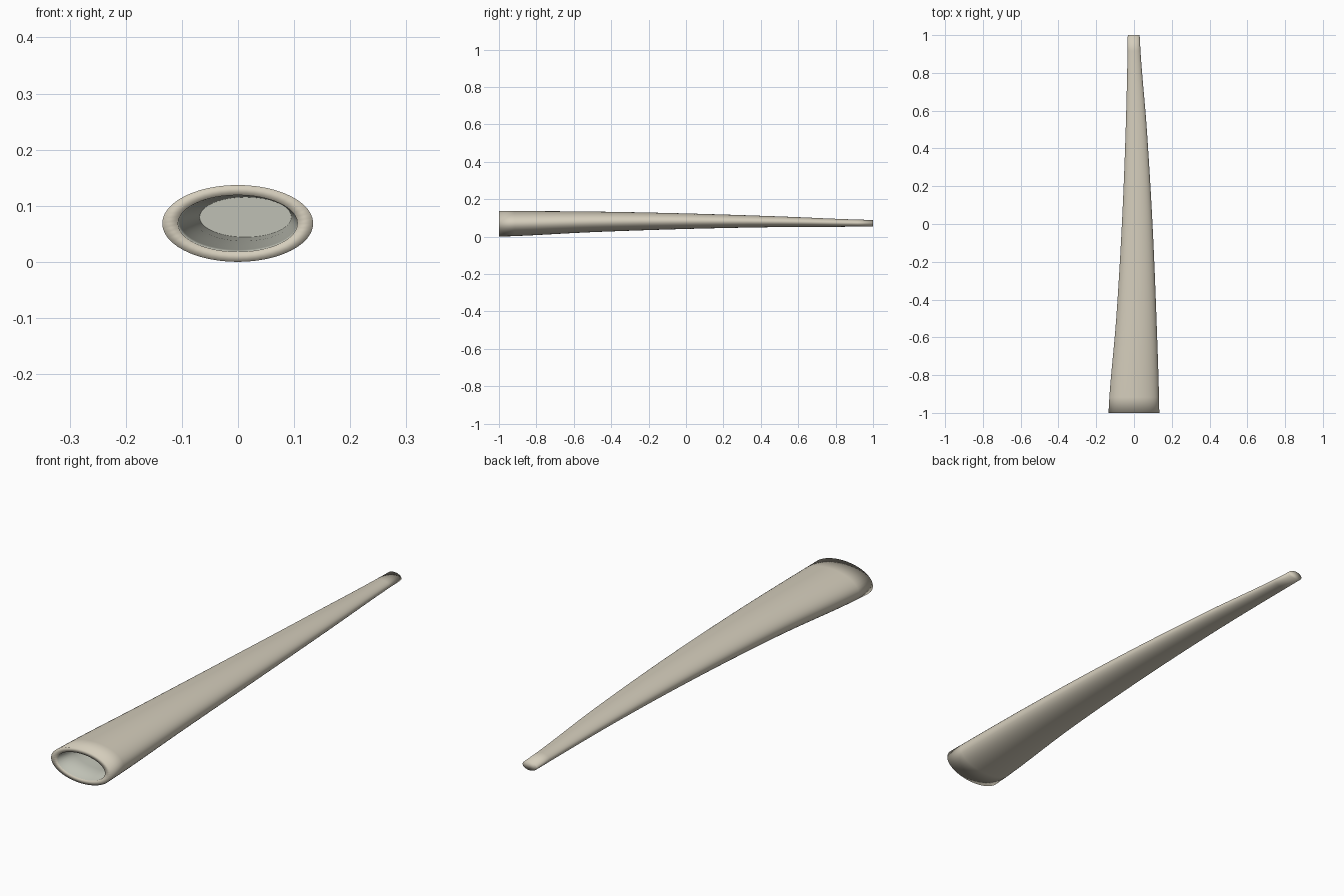
import bpy, bmesh, math

if "Cube" in bpy.data.objects:
    bpy.data.objects.remove(bpy.data.objects["Cube"])

SIDES = 48


def material(name, color):
    m = bpy.data.materials.new(name)
    m.diffuse_color = (*color, 1)
    m.use_nodes = True
    m.node_tree.nodes["Principled BSDF"].inputs["Base Color"].default_value = m.diffuse_color
    return m


def lerp(points, y):
    # Smooth interpolation through evenly spaced stations from y=-1 to y=1
    t = (y + 1) / 2 * (len(points) - 1)
    i = min(int(t), len(points) - 2)
    f = t - i
    p = [points[max(i - 1, 0)], points[i], points[i + 1], points[min(i + 2, len(points) - 1)]]
    return tuple(0.5 * (2 * b + (c - a) * f + (2*a - 5*b + 4*c - d) * f*f + (3*b - a - 3*c + d) * f**3)
                 for a, b, c, d in zip(*p))


# Left, right, bottom and top edges of the outer shell
STATIONS = [(-0.135, 0.134, 0.000, 0.137),
            (-0.094, 0.119, 0.024, 0.134),
            (-0.064, 0.098, 0.041, 0.124),
            (-0.044, 0.068, 0.051, 0.108),
            (-0.033, 0.030, 0.053, 0.089)]


def ring(bm, y, inset_x=0.0, inset_z=0.0):
    l, r, b, t = lerp(STATIONS, y)
    cx, cz = (l + r) / 2, (b + t) / 2
    rx, rz = (r - l) / 2 - inset_x, (t - b) / 2 - inset_z
    return [bm.verts.new((cx + rx * math.cos(a), y, cz + rz * math.sin(a)))
            for a in (2 * math.pi * k / SIDES for k in range(SIDES))]


bm = bmesh.new()
# Blind bore, front rim, then the outer shell back to the tip
bore = [ring(bm, y, 0.028 - 0.006 * k / 4, 0.018)
        for k, y in ((4, -0.45), (3, -0.6), (2, -0.75), (1, -0.9), (0, -1.0))]
shell = [ring(bm, -1 + k / 12) for k in range(25)]
rings = bore + shell
for i, (a, b) in enumerate(zip(rings, rings[1:])):
    for k in range(SIDES):
        n = (k + 1) % SIDES
        f = bm.faces.new((a[k], a[n], b[n], b[k]))
        f.material_index = 1 if i < len(bore) - 1 else 0
# Bore floor and tip cap
floor = bm.faces.new(bore[0])
floor.material_index = 1
bm.faces.new(shell[-1])
bmesh.ops.recalc_face_normals(bm, faces=bm.faces)
for f in bm.faces:
    f.smooth = True
floor.smooth = False

mesh = bpy.data.meshes.new("tapered_horn")
bm.to_mesh(mesh)
bm.free()
mesh.materials.append(material("bone", (0.66, 0.61, 0.50)))
mesh.materials.append(material("bore", (0.52, 0.53, 0.46)))
horn = bpy.data.objects.new("tapered_horn", mesh)
bpy.context.collection.objects.link(horn)
